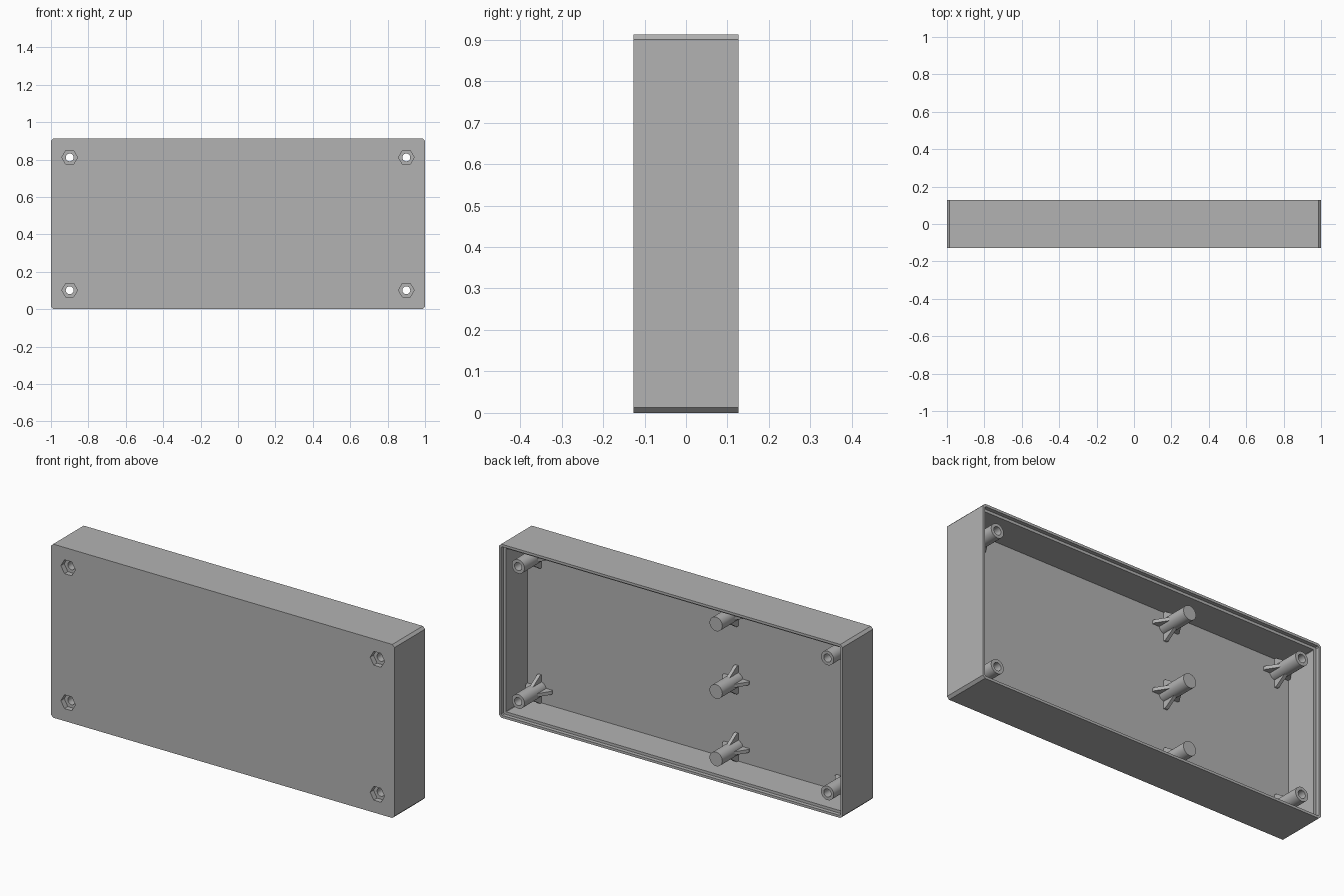
import bpy, bmesh, math

cube = bpy.data.objects.get("Cube")
if cube:
    bpy.data.objects.remove(cube, do_unlink=True)

W, H, D = 1.0, 0.913, 0.127      # half width, height, half depth
MID = H / 2
FLOOR = -0.072                   # inner face of the front panel
ROW = 0.355                      # post offset above and below the middle
TAU = 2 * math.pi

grey = bpy.data.materials.new("plastic_grey")
grey.use_nodes = True
COLOR = (0.45, 0.45, 0.45, 1)
grey.diffuse_color = COLOR
grey.node_tree.nodes["Principled BSDF"].inputs["Base Color"].default_value = COLOR


def finish(bm, name, smooth=False):
    bmesh.ops.recalc_face_normals(bm, faces=bm.faces)
    mesh = bpy.data.meshes.new(name)
    bm.to_mesh(mesh)
    bm.free()
    mesh.materials.append(grey)
    obj = bpy.data.objects.new(name, mesh)
    bpy.context.collection.objects.link(obj)
    if smooth:
        activate(obj)
        bpy.ops.object.shade_smooth_by_angle(angle=math.radians(30))
    return obj


def activate(obj):
    bpy.ops.object.select_all(action='DESELECT')
    obj.select_set(True)
    bpy.context.view_layer.objects.active = obj


def loft(bm, rings):
    """Skin a stack of equal rings and cap both ends."""
    loops = [[bm.verts.new(p) for p in ring] for ring in rings]
    for a, b in zip(loops, loops[1:]):
        for i in range(len(a)):
            j = (i + 1) % len(a)
            bm.faces.new((a[i], a[j], b[j], b[i]))
    bm.faces.new(loops[0])
    bm.faces.new(loops[-1][::-1])


def circle(x, z, r, y, sides):
    return [(x + r * math.cos(TAU * i / sides), y, z + r * math.sin(TAU * i / sides))
            for i in range(sides)]


def case_ring(inset, y):
    """Rectangle with chamfered corners, shrunk by inset."""
    w, h = W - inset, MID - inset
    c = max(0.013 - inset * 0.6, 0.002)
    quarter = [(w, h - c), (w - c, h)]
    pts = quarter + [(-x, z) for x, z in quarter[::-1]]
    pts += [(-x, -z) for x, z in pts]
    return [(x, y, MID + z) for x, z in pts]


def cut(obj, cutters):
    for cutter in cutters:
        mod = obj.modifiers.new("hole", 'BOOLEAN')
        mod.operation = 'DIFFERENCE'
        mod.solver = 'EXACT'
        mod.object = cutter
        activate(obj)
        bpy.ops.object.modifier_apply(modifier=mod.name)


# Open-backed case with a stepped rim
bm = bmesh.new()
loft(bm, [case_ring(0, -D), case_ring(0, D), case_ring(0.013, D),
          case_ring(0.013, D - 0.02), case_ring(0.027, D - 0.02), case_ring(0.027, FLOOR)])
case = finish(bm, "case_shell")


def post(name, x, z, top, bore=0):
    bm = bmesh.new()
    y0 = FLOOR - 0.001
    if bore:
        # Hollow post, its bore running down to the panel
        loft_rings = [circle(x, z, r, y, 32) for r, y in
                      ((0.037, y0), (0.037, top), (bore, top), (bore, y0))]
        loft_rings.append(loft_rings[0])
        for a, b in zip(loft_rings, loft_rings[1:]):
            for i in range(32):
                j = (i + 1) % 32
                bm.faces.new([bm.verts.new(p) for p in (a[i], a[j], b[j], b[i])])
        bmesh.ops.remove_doubles(bm, verts=bm.verts, dist=0.00001)
    else:
        loft(bm, [circle(x, z, 0.037, y, 32) for y in (y0, top)])
    finish(bm, name, True)

    # Four triangular gussets round the foot
    bm = bmesh.new()
    for k in range(4):
        c, s = round(math.cos(k * TAU / 4)), round(math.sin(k * TAU / 4))
        profile = [(0.03, y0), (0.074, y0), (0.074, FLOOR + 0.012), (0.03, FLOOR + 0.08)]
        loft(bm, [[(x + c * r - s * t, y, z + s * r + c * t) for r, y in profile]
                  for t in (-0.009, 0.009)])
    finish(bm, name + "_gussets")


# Corner screw posts, with nut pockets and bores through the panel
for side, x in (("left", 0.9), ("right", -0.9)):
    for level, z in (("upper", MID + ROW), ("lower", MID - ROW)):
        post(f"screw_post_{level}_{side}", x, z, D - 0.017, 0.021)
        cutters = []
        for r, sides, end in ((0.042, 6, -D + 0.028), (0.021, 32, FLOOR + 0.02)):
            bm = bmesh.new()
            loft(bm, [circle(x, z, r, y, sides) for y in (-D - 0.02, end)])
            cutters.append(finish(bm, "cutter"))
            cutters[-1].hide_render = True
        cut(case, cutters)
        for cutter in cutters:
            bpy.data.objects.remove(cutter, do_unlink=True)

# Solid support posts in a column
for level, dz in (("upper", ROW), ("middle", 0), ("lower", -ROW)):
    post(f"support_post_{level}", -0.245, MID + dz, D - 0.026)

activate(case)
bpy.ops.object.shade_smooth_by_angle(angle=math.radians(30))
